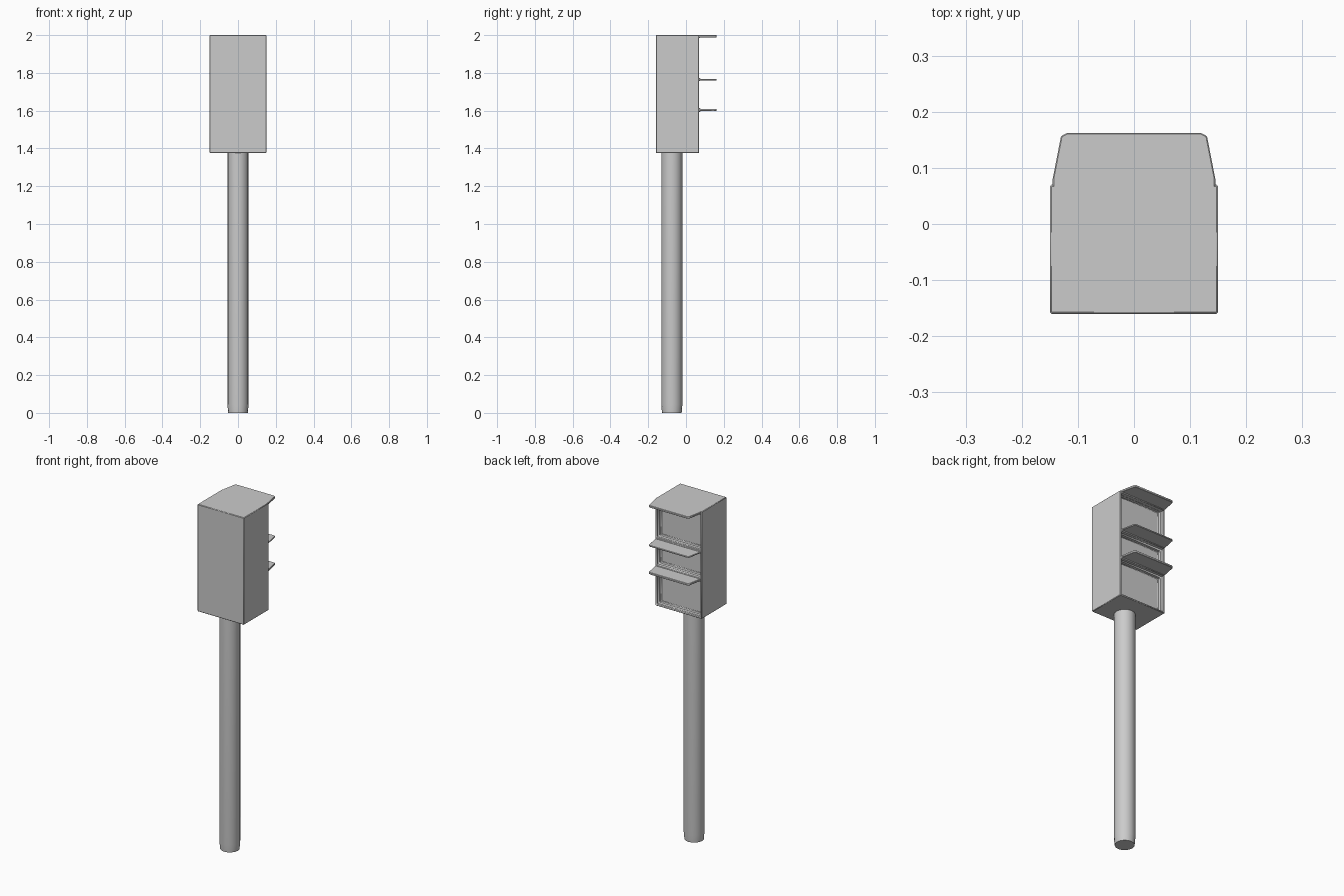
import bpy, bmesh

if "Cube" in bpy.data.objects:
    bpy.data.objects.remove(bpy.data.objects["Cube"])

BACK, FRONT = 0.07, -0.16
HALF = 0.15
LEVELS = [1.375, 1.605, 1.765, 2.0]


def finish(name, bm, bevel=0.0):
    bmesh.ops.recalc_face_normals(bm, faces=bm.faces)
    me = bpy.data.meshes.new(name)
    bm.to_mesh(me)
    bm.free()
    ob = bpy.data.objects.new(name, me)
    bpy.context.collection.objects.link(ob)
    if bevel:
        mod = ob.modifiers.new("edge_bevel", "BEVEL")
        mod.width = bevel
        mod.segments = 1
        mod.limit_method = "ANGLE"
    bpy.context.view_layer.objects.active = ob
    ob.select_set(True)
    bpy.ops.object.shade_smooth_by_angle()
    ob.select_set(False)
    return ob


def prism(bm, outline, z0, z1):
    face = bm.faces.new([bm.verts.new((x, y, z0)) for x, y in outline])
    ext = bmesh.ops.extrude_face_region(bm, geom=[face])
    for v in ext["geom"]:
        if isinstance(v, bmesh.types.BMVert):
            v.co.z = z1


# Lamp housing: box with three stepped recesses in its lamp side
bm = bmesh.new()
prism(bm, [(-HALF, FRONT), (HALF, FRONT), (HALF, BACK), (-HALF, BACK)],
      LEVELS[0], LEVELS[-1])
for z in LEVELS[1:-1]:
    bmesh.ops.bisect_plane(bm, geom=bm.verts[:] + bm.edges[:] + bm.faces[:],
                           plane_co=(0, 0, z), plane_no=(0, 0, 1))
bmesh.ops.recalc_face_normals(bm, faces=bm.faces)
cells = [f for f in bm.faces if f.normal.y > 0.9]
for inset, depth in ((0.012, 0), (0.003, 0.015), (0.008, 0), (0.003, 0.018)):
    bmesh.ops.inset_individual(bm, faces=cells, thickness=inset, depth=-depth)
finish("lamp_housing", bm, 0.005)

# Visors: thin tapered plates over each lamp
tips = [(0.145, 0.04), (0.145, 0.08), (0.13, 0.157), (0.12, 0.162)]
outline = tips + [(-x, y) for x, y in reversed(tips)]
for name, z0, z1 in (("lower_visor", 1.598, 1.61), ("middle_visor", 1.76, 1.768),
                     ("upper_visor", 1.988, 2.0)):
    bm = bmesh.new()
    prism(bm, outline, z0, z1)
    finish(name, bm, 0.002)
    # Thickened root where the visor meets the housing
    bm = bmesh.new()
    prism(bm, [(-0.145, 0.045), (0.145, 0.045), (0.145, 0.076), (-0.145, 0.076)],
          z0 - 0.004, min(z1 + 0.004, 1.998))
    finish(name + "_root", bm, 0.003)

# Pole: round post with a slightly narrowed foot
bm = bmesh.new()
for r0, r1, z0, z1 in ((0.052, 0.056, 0.0, 0.045), (0.056, 0.056, 0.045, 1.38)):
    geo = bmesh.ops.create_cone(bm, cap_ends=False, segments=16,
                                radius1=r0, radius2=r1, depth=z1 - z0)
    bmesh.ops.translate(bm, verts=geo["verts"], vec=(0, -0.075, (z0 + z1) / 2))
bmesh.ops.remove_doubles(bm, verts=bm.verts, dist=0.0005)
bmesh.ops.holes_fill(bm, edges=[e for e in bm.edges if e.is_boundary], sides=0)
finish("pole", bm)
